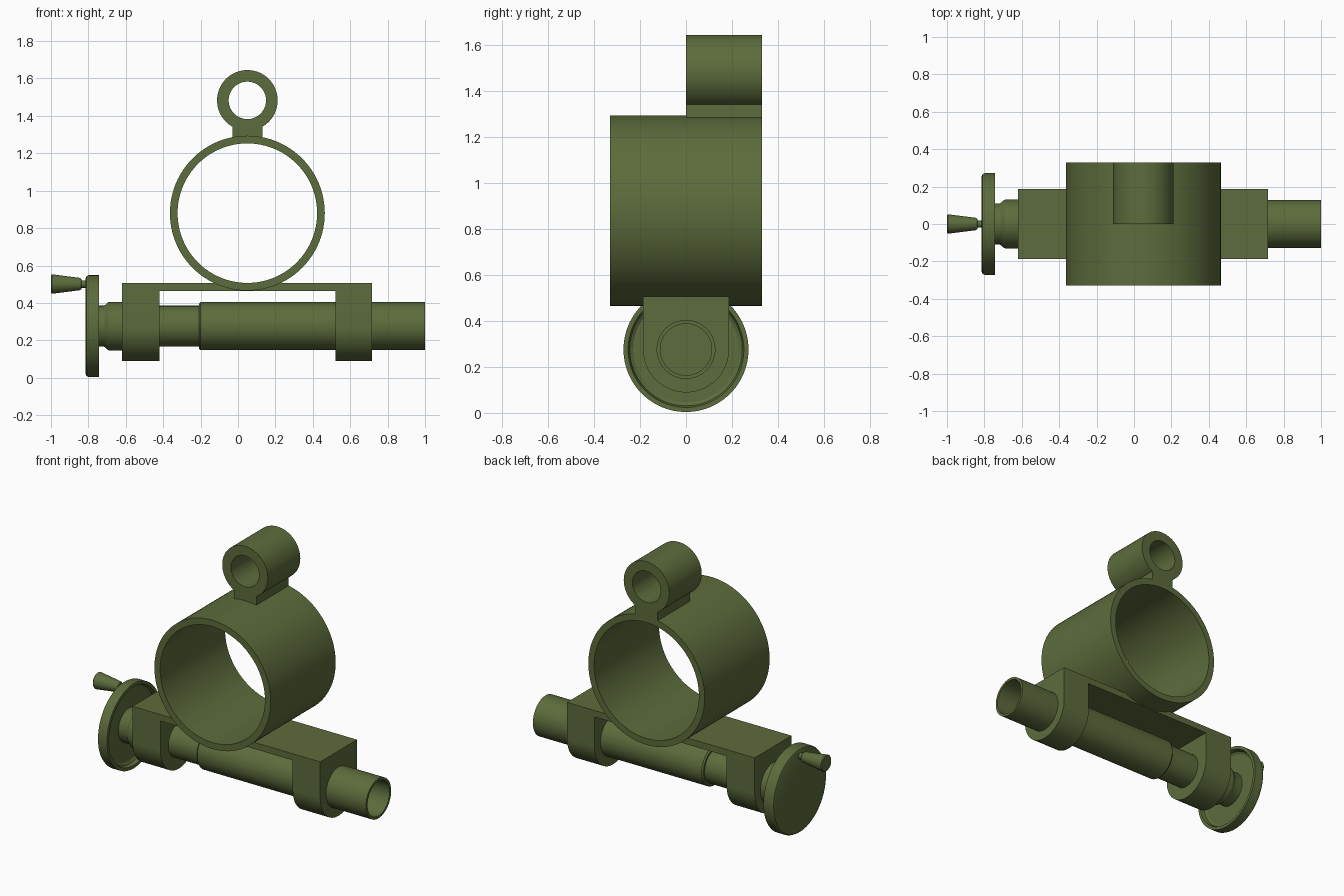
import bpy, bmesh, math
from mathutils import Vector

if "Cube" in bpy.data.objects:
    bpy.data.objects.remove(bpy.data.objects["Cube"])

SEG = 96
AXIS_Z = 0.276          # height of the screw shaft
CX = 0.05               # centre of the rings

mat = bpy.data.materials.new("olive_paint")
mat.diffuse_color = (0.11, 0.15, 0.045, 1)
mat.use_nodes = True
mat.node_tree.nodes["Principled BSDF"].inputs["Base Color"].default_value = mat.diffuse_color


def finish(name, bm):
    bmesh.ops.recalc_face_normals(bm, faces=bm.faces)
    me = bpy.data.meshes.new(name)
    bm.to_mesh(me)
    bm.free()
    ob = bpy.data.objects.new(name, me)
    bpy.context.collection.objects.link(ob)
    me.materials.append(mat)
    bpy.ops.object.select_all(action='DESELECT')
    ob.select_set(True)
    bpy.context.view_layer.objects.active = ob
    bpy.ops.object.shade_smooth_by_angle(angle=math.radians(25))
    return ob


def lathe(name, profile, center, axis='X', closed=False):
    """Revolve (position, radius) points; radius 0 ends are shared poles."""
    bm = bmesh.new()
    c = Vector(center)
    rings = []
    for p, r in profile:
        ring = []
        for i in range(SEG if r > 0 else 1):
            a = 2 * math.pi * i / SEG
            u, v = r * math.cos(a), r * math.sin(a)
            ring.append(bm.verts.new(c + Vector((p, u, v) if axis == 'X' else (u, p, v))))
        rings.append(ring)
    pairs = list(zip(rings, rings[1:]))
    if closed:
        pairs.append((rings[-1], rings[0]))
    for a, b in pairs:
        for i in range(SEG):
            j = (i + 1) % SEG
            quad = [a[i % len(a)], a[j % len(a)], b[j % len(b)], b[i % len(b)]]
            bm.faces.new(list(dict.fromkeys(quad)))
    return finish(name, bm)


def ring(name, z, outer, inner, y0, y1):
    return lathe(name, [(y0, outer), (y1, outer), (y1, inner), (y0, inner)],
                 (CX, 0, z), 'Y', True)


def box(name, lo, hi):
    bm = bmesh.new()
    bmesh.ops.create_cube(bm, size=1)
    for v in bm.verts:
        v.co = Vector([h if s > 0 else l for s, l, h in zip(v.co, lo, hi)])
    return finish(name, bm)


def bracket_leg(name, x0, x1, w=0.187, top=0.507):
    # square top, half-round bottom, extruded along x
    pts = [(w, top)]
    pts += [(w * math.cos(a), AXIS_Z - w * math.sin(a))
            for a in (math.pi * i / 48 for i in range(49))]
    pts += [(-w, top)]
    bm = bmesh.new()
    f = bm.faces.new([bm.verts.new((x0, y, z)) for y, z in pts])
    ext = bmesh.ops.extrude_face_region(bm, geom=[f], use_keep_orig=True)
    for v in ext['geom']:
        if isinstance(v, bmesh.types.BMVert):
            v.co.x = x1
    return finish(name, bm)


# Large clamp ring, hinge lug and neck
ring("clamp_ring", 0.88, 0.414, 0.373, -0.33, 0.33)
ring("top_lug", 1.483, 0.162, 0.1, 0, 0.33)
box("lug_neck", (CX - 0.08, 0, 1.27), (CX + 0.08, 0.33, 1.365))

# Bracket
box("bracket_plate", (-0.42, -0.187, 0.465), (0.52, 0.187, 0.507))
bracket_leg("bracket_leg_left", -0.62, -0.42)
bracket_leg("bracket_leg_right", 0.52, 0.716)

# Sliding tube, open at the right end
lathe("sliding_tube", [(-0.209, 0), (-0.209, 0.12), (-0.2, 0.128), (1.0, 0.128),
                       (1.0, 0.112), (-0.1, 0.112), (-0.1, 0)], (0, 0, AXIS_Z))
lathe("inner_shaft", [(-0.5, 0), (-0.5, 0.109), (-0.15, 0.109), (-0.15, 0)],
      (0, 0, AXIS_Z))

# Hand wheel with dished inner face, hub and crank grip
lathe("hand_wheel", [(-0.815, 0), (-0.815, 0.255), (-0.81, 0.266), (-0.799, 0.272),
                     (-0.742, 0.272), (-0.742, 0.252), (-0.765, 0.245),
                     (-0.775, 0.23), (-0.775, 0)], (0, 0, AXIS_Z))
lathe("wheel_hub", [(-0.785, 0), (-0.785, 0.109), (-0.72, 0.109), (-0.711, 0.113),
                    (-0.7, 0.124), (-0.69, 0.13), (-0.6, 0.13), (-0.6, 0)],
      (0, 0, AXIS_Z))
lathe("crank_grip", [(-1.0, 0), (-1.0, 0.048), (-0.995, 0.052), (-0.845, 0.033),
                     (-0.838, 0.028), (-0.836, 0.02), (-0.8, 0.02), (-0.8, 0)],
      (0, 0, 0.501))
